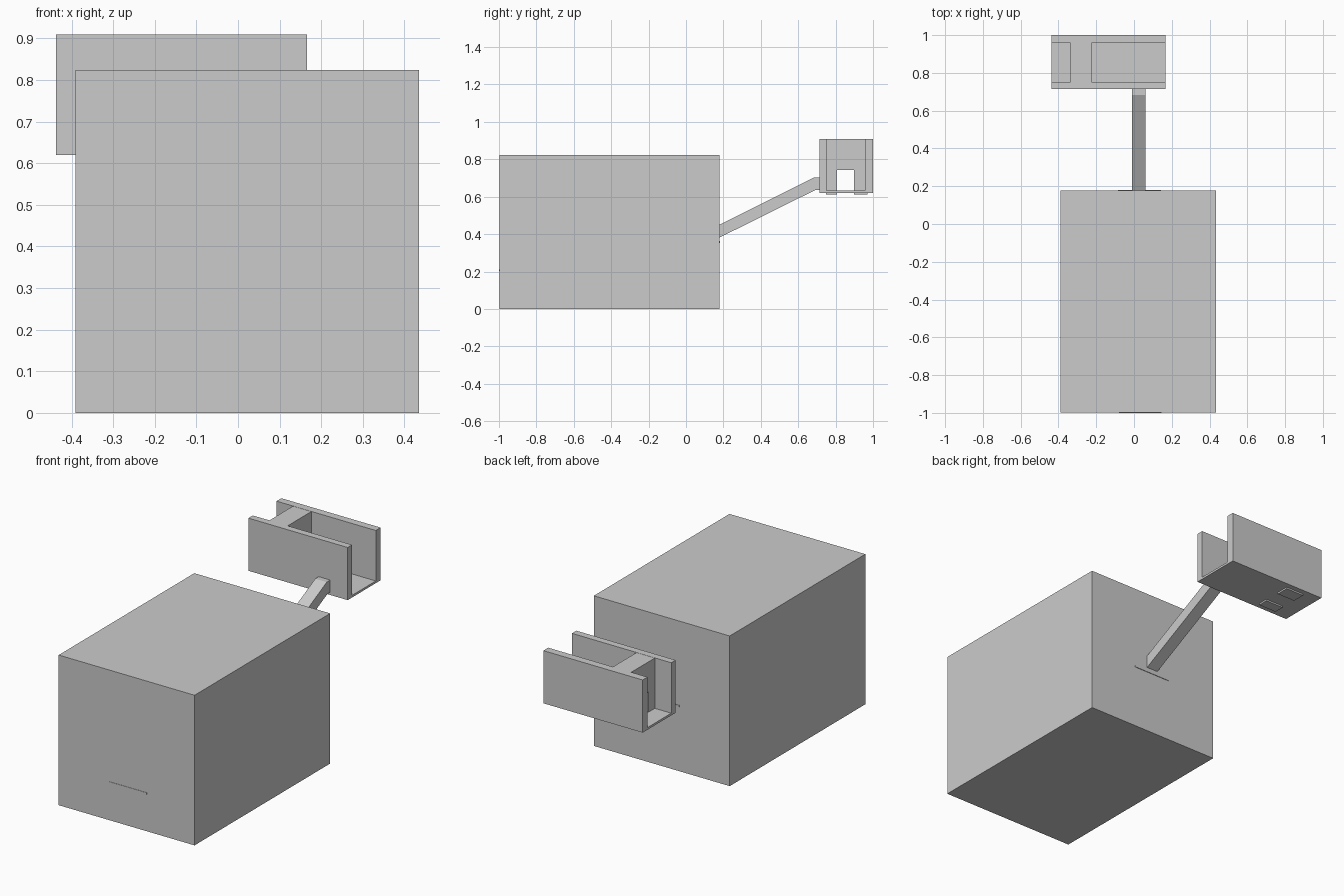
import bpy

if "Cube" in bpy.data.objects:
    bpy.data.objects.remove(bpy.data.objects["Cube"])


def prism(name, profile, x0, x1):
    """Extrude a (y, z) profile along x."""
    n = len(profile)
    verts = [(x, y, z) for x in (x0, x1) for y, z in profile]
    faces = [tuple(range(n))[::-1], tuple(range(n, 2 * n))]
    faces += [(i, (i + 1) % n, n + (i + 1) % n, n + i) for i in range(n)]
    mesh = bpy.data.meshes.new(name)
    mesh.from_pydata(verts, [], faces)
    obj = bpy.data.objects.new(name, mesh)
    bpy.context.collection.objects.link(obj)
    # consistent outward normals
    import bmesh
    bm = bmesh.new()
    bm.from_mesh(mesh)
    bmesh.ops.recalc_face_normals(bm, faces=bm.faces)
    bm.to_mesh(mesh)
    bm.free()
    return obj


def box(name, x, y, z):
    return prism(name, [(y[0], z[0]), (y[1], z[0]), (y[1], z[1]), (y[0], z[1])], *x)


# Large main body
box("main_body", (-0.39, 0.435), (-0.998, 0.178), (0, 0.824))

# Thin strips just proud of the front and back faces
box("front_strip", (-0.08, 0.145), (-1.0, -0.99), (0.202, 0.212))
box("back_strip", (-0.085, 0.142), (0.17, 0.181), (0.353, 0.362))

# Slanted arm with a short level end
prism("support_arm", [(0.15, 0.367), (0.69, 0.635), (0.72, 0.637),
                      (0.72, 0.702), (0.684, 0.702), (0.15, 0.436)], -0.01, 0.06)

# Open-ended channel tray: floor and two side walls
prism("channel_tray", [(0.714, 0.62), (1.0, 0.62), (1.0, 0.909), (0.958, 0.909),
                       (0.958, 0.632), (0.752, 0.632), (0.752, 0.909), (0.714, 0.909)],
      -0.437, 0.166)

# Bridge block between the walls, its two legs poke through the floor
prism("bridge_block", [(0.748, 0.611), (0.806, 0.611), (0.806, 0.743), (0.898, 0.743),
                       (0.898, 0.611), (0.971, 0.611), (0.971, 0.908), (0.748, 0.908)],
      -0.337, -0.226)
